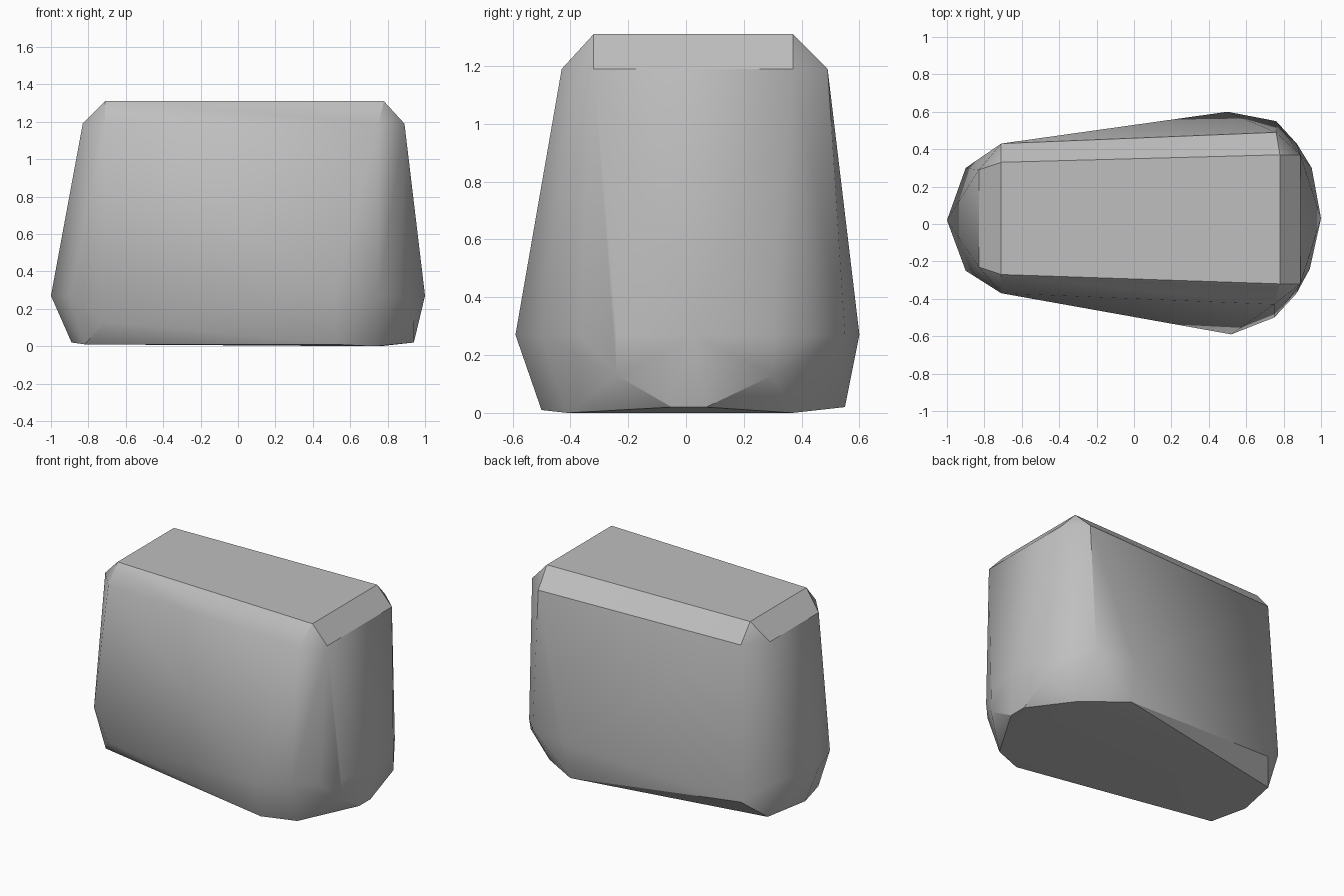
import bpy
import bmesh
import math

default_cube = bpy.data.objects.get("Cube")
if default_cube:
    bpy.data.objects.remove(default_cube, do_unlink=True)


def make_material(name, colour):
    material = bpy.data.materials.new(name)
    material.use_nodes = True
    material.diffuse_color = colour
    shader = material.node_tree.nodes["Principled BSDF"]
    shader.inputs["Base Color"].default_value = colour
    shader.inputs["Roughness"].default_value = 0.9
    return material


def hull_object(name, rings, material, sharp_angle):
    """Wrap a convex shell around stacked outlines given as height: outline."""
    mesh = bpy.data.meshes.new(name)
    shell = bmesh.new()
    for height, outline in rings.items():
        for x, y in outline:
            shell.verts.new((x, y, height))
    result = bmesh.ops.convex_hull(shell, input=shell.verts)
    unused = set(result["geom_interior"]) | set(result["geom_unused"])
    loose = [item for item in unused if isinstance(item, bmesh.types.BMVert)]
    bmesh.ops.delete(shell, geom=loose, context="VERTS")
    bmesh.ops.dissolve_limit(shell, angle_limit=math.radians(0.5),
                             verts=shell.verts, edges=shell.edges)
    bmesh.ops.recalc_face_normals(shell, faces=shell.faces)
    shell.to_mesh(mesh)
    shell.free()
    mesh.materials.append(material)

    shape = bpy.data.objects.new(name, mesh)
    bpy.context.collection.objects.link(shape)
    bpy.ops.object.select_all(action="DESELECT")
    shape.select_set(True)
    bpy.context.view_layer.objects.active = shape
    bpy.ops.object.shade_smooth_by_angle(angle=sharp_angle)
    return shape


# Flat top of the boulder
top = [(-.71, -.27), (.78, -.32), (.78, .37), (-.71, .33)]

# Chamfered shoulder below the top
shoulder = [(-.71, -.37), (.75, -.43), (.89, -.32), (.89, .37),
            (.76, .49), (-.71, .43), (-.83, .29), (-.83, -.23)]

# Widest outline, low on the body
belly = [(-1, .02), (-.9, -.25), (.52, -.59), (.75, -.5), (.87, -.37),
         (.94, -.24), (1, .03), (.95, .3), (.87, .43), (.76, .55),
         (.5, .6), (-.9, .3)]

# Undercut around the lower rim
undercut = [(-.71, -.37), (.94, -.24), (.95, .3), (-.71, .43)]

# Ground outline, with its ends slightly raised
ends = [(-.89, 0), (.94, -.05), (.94, .07), (.48, .55)]
sole = [(-.82, -.24), (.52, -.5), (-.82, .3)]
base = [(.73, -.41), (.76, .37)]

stone = make_material("grey stone", (0.52, 0.52, 0.52, 1))
hull_object("boulder", {1.31: top, 1.19: shoulder, .27: belly,
                        .13: undercut, .02: ends, .01: sole, 0: base},
            stone, math.radians(30))
